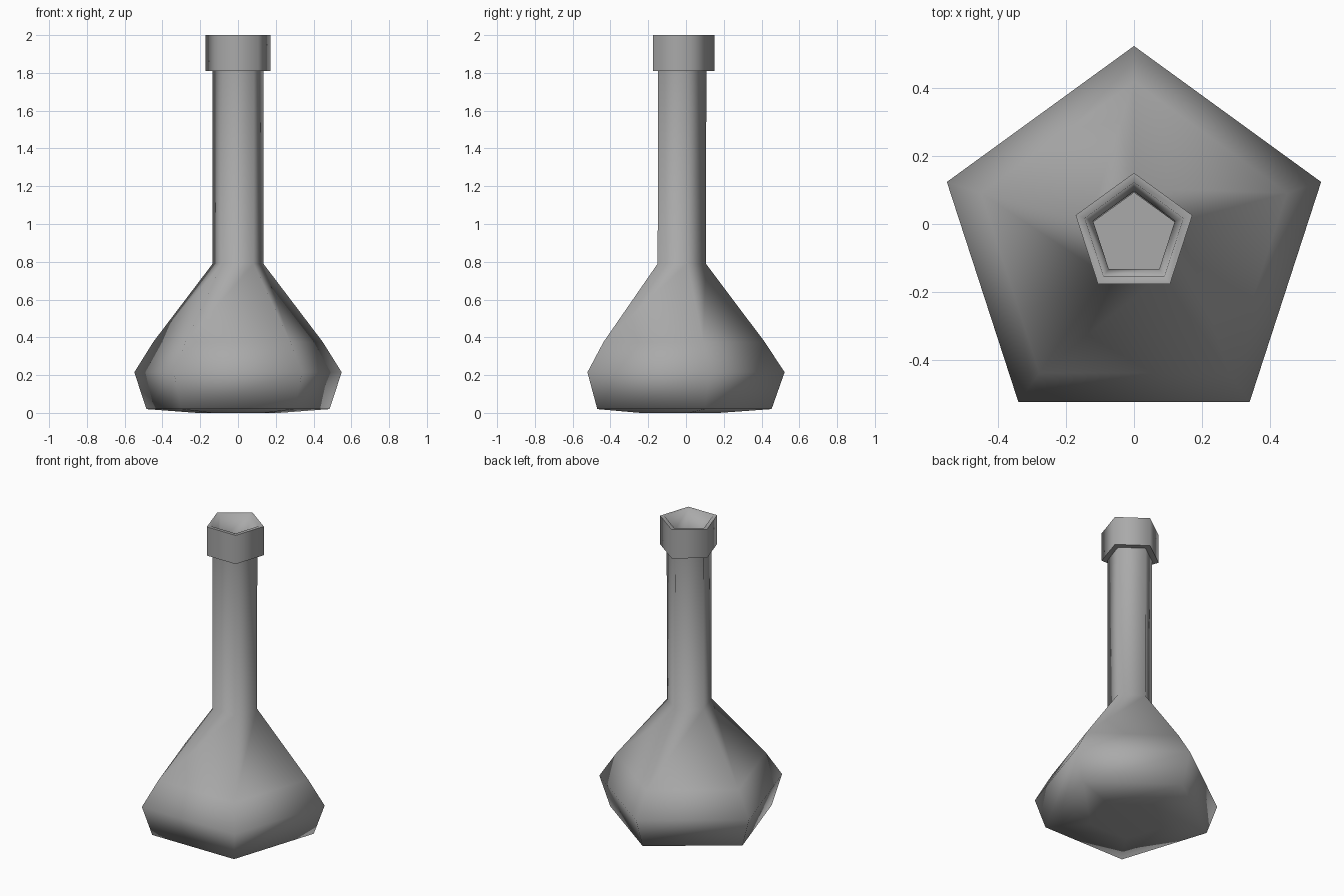
import bpy
import bmesh
from math import cos, sin, tau

cube = bpy.data.objects.get("Cube")
if cube:
    bpy.data.objects.remove(cube, do_unlink=True)

SIDES = 5

glass = bpy.data.materials.new("grey glass")
glass.use_nodes = True
grey = (0.4, 0.4, 0.4, 1)
glass.diffuse_color = grey
glass.node_tree.nodes["Principled BSDF"].inputs["Base Color"].default_value = grey

# Flask profile: radius, height, y of ring centre, crisp ring
PROFILE = [
    # underside and bulb
    (0.23, 0.0, -0.055, False),
    (0.51, 0.02, -0.057, False),
    (0.577, 0.215, -0.055, False),
    (0.472, 0.375, -0.055, False),
    # neck
    (0.141, 0.79, -0.036, False),
    (0.141, 1.81, -0.033, True),
    # collar and rim
    (0.18, 1.81, -0.03, True),
    (0.18, 2.0, -0.03, True),
    (0.152, 2.0, -0.03, False),
    # hollow inside
    (0.126, 1.85, -0.03, False),
    (0.126, 0.79, -0.034, False),
    (0.455, 0.37, -0.055, False),
    (0.555, 0.215, -0.055, False),
    (0.49, 0.04, -0.057, True),
]


def make_ring(bm, radius, z, cy):
    return [bm.verts.new((radius * cos(tau * (i / SIDES + 0.25)),
                          cy + radius * sin(tau * (i / SIDES + 0.25)), z))
            for i in range(SIDES)]


bm = bmesh.new()
rings = [make_ring(bm, r, z, cy) for r, z, cy, crisp in PROFILE]

# Walls between neighbouring rings
for low, high in zip(rings, rings[1:]):
    for i in range(SIDES):
        j = (i + 1) % SIDES
        bm.faces.new((low[i], low[j], high[j], high[i]))

# Underside and inner floor
bm.faces.new(rings[0])
bm.faces.new(rings[-1])
bmesh.ops.recalc_face_normals(bm, faces=bm.faces)

for face in bm.faces:
    face.smooth = True

# Crisp edges around the collar and inner floor
for ring, (r, z, cy, crisp) in zip(rings, PROFILE):
    if crisp:
        for i in range(SIDES):
            bm.edges.get((ring[i], ring[(i + 1) % SIDES])).smooth = False

mesh = bpy.data.meshes.new("flask")
bm.to_mesh(mesh)
bm.free()
mesh.materials.append(glass)
flask = bpy.data.objects.new("flask", mesh)
bpy.context.collection.objects.link(flask)
